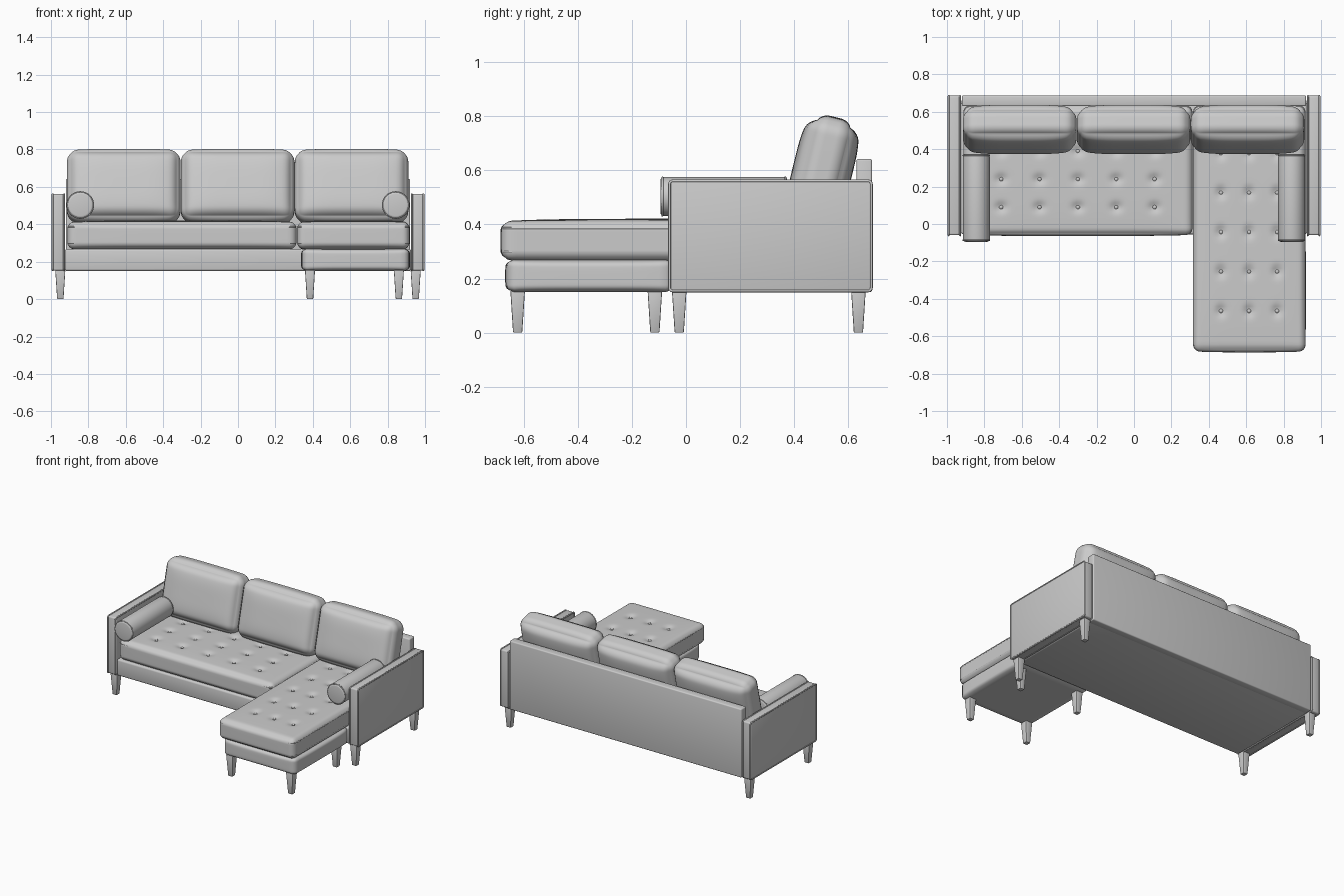
import bpy, bmesh, math
from mathutils import Vector, Matrix

old = bpy.data.objects.get("Cube")
if old:
    bpy.data.objects.remove(old, do_unlink=True)

grey = bpy.data.materials.new("grey fabric")
grey.use_nodes = True
colour = (0.6, 0.6, 0.6, 1)
grey.diffuse_color = colour
grey.node_tree.nodes["Principled BSDF"].inputs["Base Color"].default_value = colour


def finish(name, bm, angle=40):
    mesh = bpy.data.meshes.new(name)
    bm.to_mesh(mesh)
    bm.free()
    ob = bpy.data.objects.new(name, mesh)
    bpy.context.collection.objects.link(ob)
    mesh.materials.append(grey)
    bpy.ops.object.select_all(action="DESELECT")
    ob.select_set(True)
    bpy.context.view_layer.objects.active = ob
    bpy.ops.object.shade_smooth_by_angle(angle=math.radians(angle))
    return ob


def cushion(name, lo, hi, radius, bulge=(0, 0, 0), cuts=24, tufts=(), lean=0):
    """Rounded box with bulging faces, optional button dimples and a lean."""
    lo, hi = Vector(lo), Vector(hi)
    mid, half = (lo + hi) / 2, (hi - lo) / 2
    bm = bmesh.new()
    bmesh.ops.create_cube(bm, size=2)
    bmesh.ops.subdivide_edges(bm, edges=bm.edges[:], cuts=cuts, use_grid_fill=True)
    for v in bm.verts:
        p = v.co.copy()
        full = Vector([p[i] * half[i] for i in range(3)])
        core = Vector([max(radius - half[i], min(half[i] - radius, full[i])) for i in range(3)])
        q = core + (full - core).normalized() * min(radius, max(map(abs, full - core)))
        for i in range(3):
            j, k = (i + 1) % 3, (i + 2) % 3
            q[i] += bulge[i] * p[i] * (1 - p[j] ** 4) * (1 - p[k] ** 4)
        q += mid
        if p.z > 0.99:
            for x, y in tufts:
                d2 = (q.x - x) ** 2 + (q.y - y) ** 2
                q.z -= 0.016 * math.exp(-d2 / 0.0007)
        v.co = q
    if lean:
        bmesh.ops.rotate(bm, verts=bm.verts, cent=mid, matrix=Matrix.Rotation(-lean, 3, "X"))
    return finish(name, bm, 60)


def box(name, lo, hi, bevel):
    bm = bmesh.new()
    bmesh.ops.create_cube(bm, size=1)
    lo, hi = Vector(lo), Vector(hi)
    bmesh.ops.scale(bm, verts=bm.verts, vec=hi - lo)
    bmesh.ops.translate(bm, verts=bm.verts, vec=(lo + hi) / 2)
    bmesh.ops.bevel(bm, geom=bm.edges[:], offset=bevel, segments=3, profile=0.5, affect="EDGES")
    return finish(name, bm)


def piping(name, points, thickness=0.005):
    """Closed round cord through the given points."""
    curve = bpy.data.curves.new(name, "CURVE")
    curve.dimensions = "3D"
    curve.bevel_depth = thickness
    curve.bevel_resolution = 2
    spline = curve.splines.new("POLY")
    spline.points.add(len(points) - 1)
    for pt, co in zip(spline.points, points):
        pt.co = (*co, 1)
    spline.use_cyclic_u = True
    ob = bpy.data.objects.new(name, curve)
    bpy.context.collection.objects.link(ob)
    curve.materials.append(grey)


def rounded_loop(a0, a1, b0, b1, r):
    """Corner-rounded rectangle as a list of 2D points."""
    loop = []
    corners = [(a1 - r, b1 - r), (a0 + r, b1 - r), (a0 + r, b0 + r), (a1 - r, b0 + r)]
    for n, (a, b) in enumerate(corners):
        for s in range(5):
            t = math.pi / 2 * (n + s / 4)
            loop.append((a + r * math.cos(t), b + r * math.sin(t)))
    return loop


def leg(name, x, y):
    bm = bmesh.new()
    bmesh.ops.create_cone(bm, cap_ends=True, segments=4, radius1=0.024, radius2=0.038, depth=0.155,
                          matrix=Matrix.Translation((x, y, 0.0775)) @ Matrix.Rotation(math.pi / 4, 4, "Z"))
    bmesh.ops.bevel(bm, geom=bm.edges[:], offset=0.004, segments=2, profile=0.5, affect="EDGES")
    finish(name, bm)


def buttons(name, spots, z):
    bm = bmesh.new()
    for x, y in spots:
        m = Matrix.Translation((x, y, z)) @ Matrix.Diagonal((1, 1, 0.5, 1))
        bmesh.ops.create_uvsphere(bm, u_segments=10, v_segments=6, radius=0.011, matrix=m)
    finish(name, bm)


# Frame: base, chaise base and back panel
box("sofa_base", (-0.925, -0.055, 0.15), (0.925, 0.65, 0.268), 0.012)
cushion("chaise_base", (0.345, -0.66, 0.15), (0.912, -0.05, 0.27), 0.025, (0.008, 0.008, 0))
box("back_panel", (-0.92, 0.63, 0.15), (0.92, 0.688, 0.642), 0.008)

# Arms with corded edges, bolsters and arm legs
for side, s in (("right", -1), ("left", 1)):
    box(side + "_arm", (s * 0.96 - 0.034, -0.06, 0.152), (s * 0.96 + 0.034, 0.686, 0.562), 0.01)
    for label, x in (("inner", 0.93), ("outer", 0.991)):
        piping(f"{side}_arm_{label}_piping",
               [(s * x, a, b) for a, b in rounded_loop(-0.061, 0.685, 0.154, 0.561, 0.012)])
    for end, y in (("front", -0.025), ("back", 0.637)):
        leg(f"{side}_{end}_leg", s * 0.95, y)
    bm = bmesh.new()
    bmesh.ops.create_cone(bm, cap_ends=True, segments=40, radius1=0.072, radius2=0.072, depth=0.47,
                          matrix=Matrix.Translation((s * 0.843, 0.14, 0.503)) @ Matrix.Rotation(math.pi / 2, 4, "X"))
    rims = [e for e in bm.edges if any(len(f.verts) > 4 for f in e.link_faces)]
    bmesh.ops.bevel(bm, geom=rims, offset=0.014, segments=4, profile=0.5, affect="EDGES")
    finish(side + "_bolster", bm)
    for label, y in (("front", -0.087), ("back", 0.367)):
        ring = [t * math.pi / 16 for t in range(32)]
        piping(f"{side}_bolster_{label}_piping",
               [(s * 0.843 + 0.07 * math.cos(t), y, 0.503 + 0.07 * math.sin(t)) for t in ring], 0.004)

# Chaise legs
for side, x in (("right", 0.385), ("left", 0.86)):
    for end, y in (("front", -0.622), ("back", -0.115)):
        leg(f"chaise_{side}_{end}_leg", x, y)

# Tufted seat cushions
sofa_tufts = [(-0.71 + 0.205 * i, 0.09 + 0.15 * j) for i in range(5) for j in range(3)]
chaise_tufts = [(0.465 + 0.15 * i, -0.465 + 0.211 * j) for i in range(3) for j in range(5)]
seats = (("sofa_seat", (-0.912, -0.058, 0.268), (0.312, 0.63, 0.412), sofa_tufts),
         ("chaise_seat", (0.316, -0.68, 0.268), (0.917, 0.63, 0.412), chaise_tufts))
for name, lo, hi, tufts in seats:
    cushion(name, lo, hi, 0.036, (0, 0.006, 0.009), 70, tufts)
    buttons(name + "_buttons", tufts, 0.406)
    for label, z in (("lower", 0.298), ("upper", 0.386)):
        piping(f"{name}_{label}_piping",
               [(a, b, z) for a, b in rounded_loop(lo[0] + 0.004, hi[0] - 0.004, lo[1] + 0.003, hi[1], 0.03)], 0.004)

# Leaning back cushions
for name, x in (("right", -0.611), ("middle", -0.002), ("left", 0.607)):
    cushion(name + "_back_cushion", (x - 0.302, 0.425, 0.408), (x + 0.302, 0.585, 0.794), 0.06,
            (0.002, 0.03, 0.008), 36, lean=0.24)
